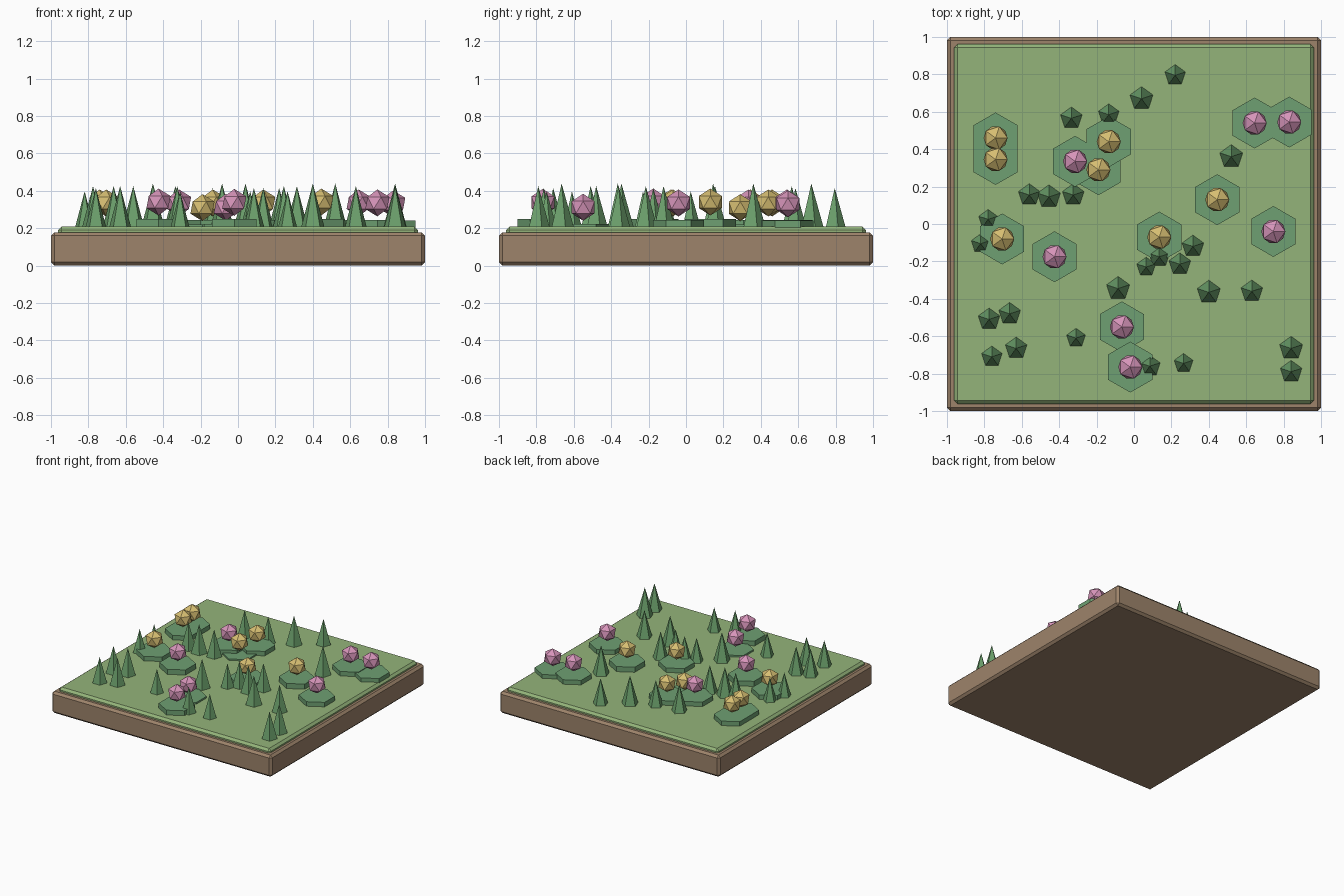
import bpy
import bmesh
from mathutils import Matrix

cube = bpy.data.objects.get("Cube")
if cube:
    bpy.data.objects.remove(cube, do_unlink=True)


def linear(value):
    c = value / 255
    return c / 12.92 if c <= 0.04045 else ((c + 0.055) / 1.055) ** 2.4


def make_material(name, *rgb):
    mat = bpy.data.materials.new(name)
    colour = (*[linear(v) for v in rgb], 1.0)
    mat.diffuse_color = colour
    mat.use_nodes = True
    mat.node_tree.nodes["Principled BSDF"].inputs["Base Color"].default_value = colour
    return mat


SOIL = make_material("soil brown", 158, 132, 107)
GRASS = make_material("grass green", 148, 180, 122)
LEAF = make_material("leaf green", 110, 160, 114)
TREE = make_material("tree green", 108, 160, 108)
PINK = make_material("blossom pink", 214, 148, 185)
YELLOW = make_material("blossom yellow", 214, 190, 114)


def finish(name, bm, mat):
    mesh = bpy.data.meshes.new(name)
    bm.to_mesh(mesh)
    bm.free()
    mesh.materials.append(mat)
    obj = bpy.data.objects.new(name, mesh)
    bpy.context.collection.objects.link(obj)
    return obj


def slab(name, half, bottom, top, mat):
    """Square slab with chamfered edges."""
    bm = bmesh.new()
    size = Matrix.Diagonal((2 * half, 2 * half, top - bottom, 1))
    place = Matrix.Translation((0, 0, (top + bottom) / 2))
    bmesh.ops.create_cube(bm, size=1, matrix=place @ size)
    obj = finish(name, bm, mat)
    chamfer = obj.modifiers.new("chamfer", 'BEVEL')
    chamfer.width = 0.018
    chamfer.segments = 1


def spike(name, x, y, bottom, top, sides, radius, tip, mat):
    """Upright cone or prism standing between two heights."""
    bm = bmesh.new()
    place = Matrix.Translation((x, y, (top + bottom) / 2))
    bmesh.ops.create_cone(bm, cap_ends=True, segments=sides, radius1=radius,
                          radius2=tip, depth=top - bottom, matrix=place)
    finish(name, bm, mat)


def blossom(name, x, y, z, mat):
    bm = bmesh.new()
    bmesh.ops.create_icosphere(bm, subdivisions=1, radius=0.072,
                               matrix=Matrix.Translation((x, y, z)))
    finish(name, bm, mat)


# Ground
GROUND = 0.208
slab("soil_base", 1.0, 0.0, 0.178, SOIL)
slab("grass_top", 0.962, 0.15, GROUND, GRASS)

# Flowers: each a hexagonal leaf pad with a faceted blossom above (x, y, height)
pink_spots = [(.645, .54, .335), (.83, .545, .33), (-.315, .335, .335),
              (.745, -.04, .335), (-.425, -.175, .34), (-.065, -.55, .312),
              (-.02, -.765, .338)]
yellow_spots = [(-.74, .46, .335), (-.74, .345, .335), (-.135, .44, .335),
                (-.19, .29, .31), (.445, .13, .34), (-.705, -.08, .335),
                (.135, -.07, .335)]
for label, spots, mat in (("pink", pink_spots, PINK), ("yellow", yellow_spots, YELLOW)):
    for x, y, z in spots:
        spike(label + "_leaf_pad", x, y, 0.195, z - 0.09, 6, 0.136, 0.136, LEAF)
        blossom(label + "_blossom", x, y, z, mat)

# Trees: five-sided cones, grouped by base radius
groves = {
    0.066: [(.04, .67), (.52, .36), (-.455, .145), (-.085, -.345), (.4, -.365),
            (.84, -.665)],
    0.062: [(-.335, .565), (-.56, .155), (-.325, .155), (.315, -.12),
            (.245, -.215), (.63, -.36), (-.775, -.51), (-.665, -.48),
            (-.63, -.665), (.84, -.79)],
    0.059: [(.22, .795), (.135, -.175), (-.76, -.71), (.085, -.76),
            (-.135, .585)],
    0.054: [(-.78, .025), (-.82, -.105), (.065, -.23), (-.31, -.61),
            (.265, -.745)],
}
for radius, spots in groves.items():
    for x, y in spots:
        spike("tree", x, y, GROUND - 0.005, GROUND + 3.5 * radius, 5, radius, 0, TREE)
